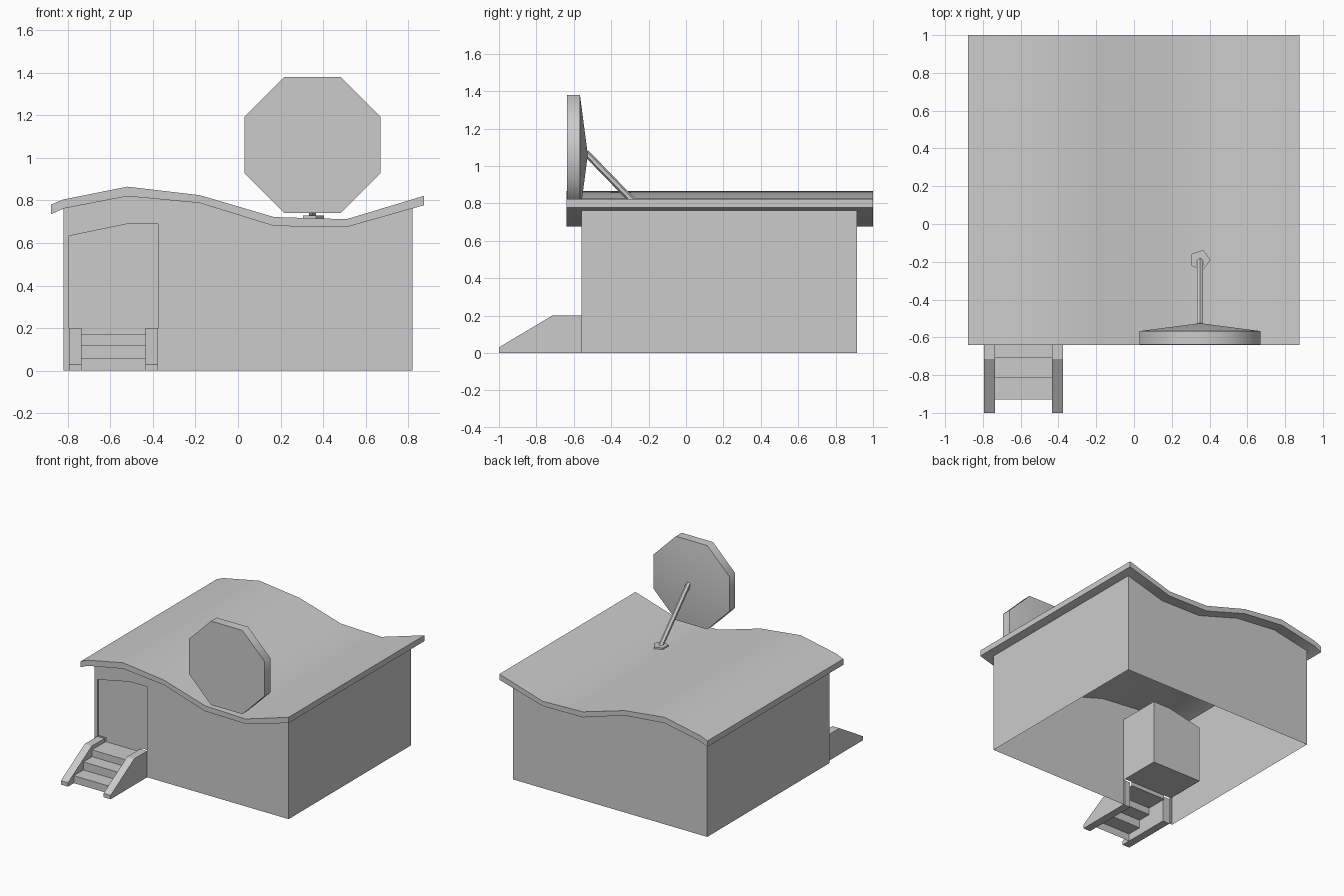
import bpy, bmesh, math
from mathutils import Vector

if "Cube" in bpy.data.objects:
    bpy.data.objects.remove(bpy.data.objects["Cube"])


def finish(name, bm, smooth=None):
    bmesh.ops.recalc_face_normals(bm, faces=bm.faces)
    me = bpy.data.meshes.new(name)
    bm.to_mesh(me)
    bm.free()
    ob = bpy.data.objects.new(name, me)
    bpy.context.collection.objects.link(ob)
    if smooth:
        bpy.ops.object.select_all(action='DESELECT')
        ob.select_set(True)
        bpy.context.view_layer.objects.active = ob
        bpy.ops.object.shade_smooth_by_angle(angle=math.radians(smooth))
    return ob


def sweep(name, pts, a, b, axis='y', caps=True, closed=True, smooth=None):
    """Extrude a 2D profile from a to b along x (yz profile) or y (xz profile)."""
    bm = bmesh.new()
    place = (lambda p, d: (p[0], d, p[1])) if axis == 'y' else (lambda p, d: (d, p[0], p[1]))
    lo = [bm.verts.new(place(p, a)) for p in pts]
    hi = [bm.verts.new(place(p, b)) for p in pts]
    n = len(pts)
    for i in range(n if closed else n - 1):
        j = (i + 1) % n
        bm.faces.new((lo[i], lo[j], hi[j], hi[i]))
    if caps:
        bm.faces.new(lo)
        bm.faces.new(hi)
    return finish(name, bm, smooth)


# Wavy roof slab
top = [(-.88, .78), (-.82, .805), (-.52, .865), (-.18, .825), (.17, .722), (.51, .712), (.875, .822)]
under = [(-.88, .735), (-.82, .762), (-.52, .82), (-.18, .788), (.17, .68), (.51, .675), (.875, .778)]
sweep("roof", top + under[::-1], -.64, 1.0, smooth=30)

# Wall shell, open underneath, with a doorway cut out of the front outline
L, R, F, B = -.82, .82, -.56, .915
eaves = under[1:-1] + [(R, .763)]
outline = [(L, 0)] + eaves + [(R, 0)]
doorway = [(-.375, 0), (-.375, .69), (-.52, .69), (-.795, .633), (-.795, 0)]
bm = bmesh.new()
front = [bm.verts.new((x, F, z)) for x, z in outline]
opening = [bm.verts.new((x, F, z)) for x, z in doorway]
back = [bm.verts.new((x, B, z)) for x, z in outline]
bm.faces.new(front + opening)
bm.faces.new(back)
for i in (0, len(outline) - 2):
    bm.faces.new((front[i], front[i + 1], back[i + 1], back[i]))
finish("walls", bm)

# Door jamb and the door block set just behind the wall
sweep("door_jamb", doorway, F, F + .015, caps=False, closed=False)
sweep("door", [(-.375, .2)] + doorway[1:4] + [(-.795, .2)], F + .015, -.23)

# Stair rails and folded treads
rail = [(-1, 0), (-1, .03), (-.715, .2), (F, .2), (F, 0)]
for side, x in (("left", -.795), ("right", -.435)):
    sweep(side + "_stair_rail", rail, x, x + .06, axis='x')
treads = [(-.93, 0), (-.93, .057), (-.815, .057), (-.815, .118), (-.71, .118), (-.71, .17), (F + .015, .17), (F + .015, .2)]
sweep("steps", treads, -.735, -.435, axis='x', caps=False, closed=False)

# Octagonal dish with a shallow cone back
bm = bmesh.new()
rings = []
for y in (-.637, -.567):
    rings.append([bm.verts.new((.35 + .346 * math.cos(a), y, 1.06 + .346 * math.sin(a)))
                  for a in [math.radians(22.5 + 45 * k) for k in range(8)]])
apex = bm.verts.new((.35, -.525, 1.06))
bm.faces.new(rings[0])
for i in range(8):
    j = (i + 1) % 8
    bm.faces.new((rings[0][i], rings[0][j], rings[1][j], rings[1][i]))
    bm.faces.new((rings[1][i], rings[1][j], apex))
finish("dish", bm, smooth=50)


def rod(name, p, q, radius, sides):
    p, q = Vector(p), Vector(q)
    bm = bmesh.new()
    bmesh.ops.create_cone(bm, cap_ends=True, segments=sides, radius1=radius, radius2=radius, depth=(q - p).length)
    ob = finish(name, bm)
    ob.location = (p + q) / 2
    ob.rotation_euler = (q - p).to_track_quat('Z', 'Y').to_euler()
    return ob


# Support arm and its foot plate
rod("dish_arm", (.35, -.535, 1.07), (.35, -.19, .715), .018, 6)
foot = rod("arm_foot", (.35, -.19, .70), (.35, -.19, .73), .055, 5)
foot.rotation_euler = (0, 0, math.radians(-90))
